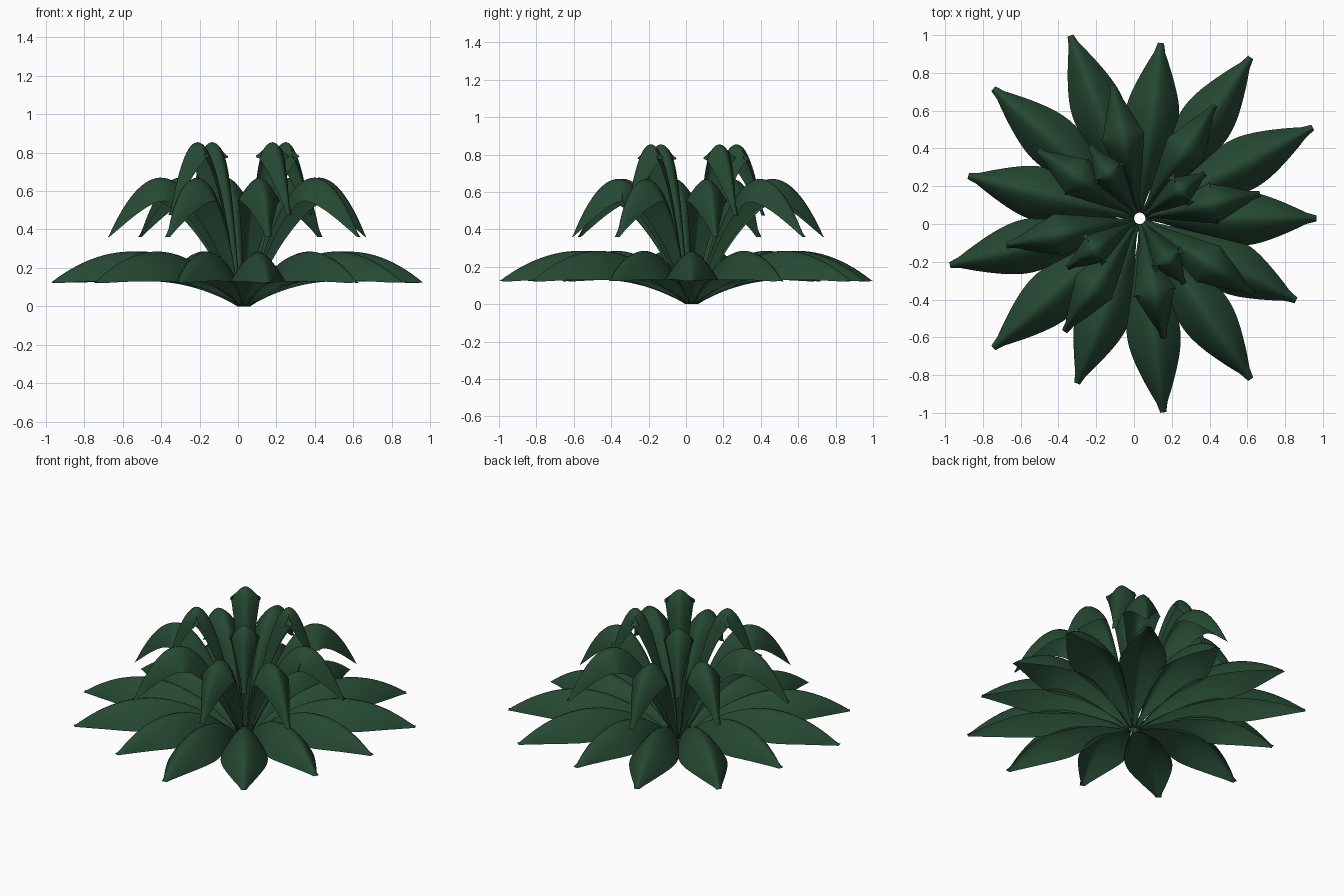
import bpy, math

if "Cube" in bpy.data.objects:
    bpy.data.objects.remove(bpy.data.objects["Cube"])

# Single dark green foliage colour
green = bpy.data.materials.new("dark leaf green")
green.diffuse_color = (0.019, 0.066, 0.033, 1)
green.use_nodes = True
green.node_tree.nodes["Principled BSDF"].inputs["Base Color"].default_value = green.diffuse_color

CENTRE = (0.03, 0.03)   # rosette axis
R0 = 0.03               # radius of the open centre
NT, NS = 28, 12         # segments along and across a leaf


def leaf(name, angle, reach, peak, t_peak, half_width, fold):
    """Arched leaf shell: parabolic spine with a downward-folded cross-section."""
    length = reach - R0
    ca, sa = math.cos(angle), math.sin(angle)
    verts, faces = [], []
    for i in range(NT + 1):
        t = i / NT
        r = R0 + length * t
        z = peak * (1 - ((t - t_peak) / t_peak) ** 2)
        slope = -2 * peak * (t - t_peak) / t_peak ** 2 / length
        n = math.hypot(1, slope)
        shape = max(0.0, math.sin(math.pi * t ** 1.27)) ** 0.8
        w = max(half_width * shape, 0.016)
        for j in range(NS + 1):
            s = 2 * j / NS - 1
            d = fold * half_width * shape * abs(s) ** 1.6
            rr, zz = r + d * slope / n, max(0.0, z - d / n)
            verts.append((CENTRE[0] + rr * ca - s * w * sa,
                          CENTRE[1] + rr * sa + s * w * ca, zz))
    for i in range(NT):
        for j in range(NS):
            a = i * (NS + 1) + j
            faces.append((a, a + NS + 1, a + NS + 2, a + 1))
    me = bpy.data.meshes.new(name)
    me.from_pydata(verts, [], faces)
    me.materials.append(green)
    me.polygons.foreach_set("use_smooth", [True] * len(me.polygons))
    ob = bpy.data.objects.new(name, me)
    bpy.context.collection.objects.link(ob)


# Rings: name, count, start angle, short reach, long reach, peak, t_peak, half width, fold
rings = [
    ("outer_leaf", 13, 0.0, 0.935, 1.035, 0.285, 0.57, 0.142, 1.1),
    ("middle_leaf", 8, 0.2, 0.65, 0.72, 0.67, 0.595, 0.115, 1.1),
    ("inner_leaf", 4, 0.6, 0.42, 0.465, 0.855, 0.60, 0.092, 0.9),
]
for name, count, start, short, long, peak, tp, hw, fold in rings:
    for i in range(count):
        reach = short if i % 3 == 0 else long   # every third leaf is shorter
        leaf(f"{name}_{i + 1}", start + 2 * math.pi * i / count,
             reach, peak, tp, hw, fold)
